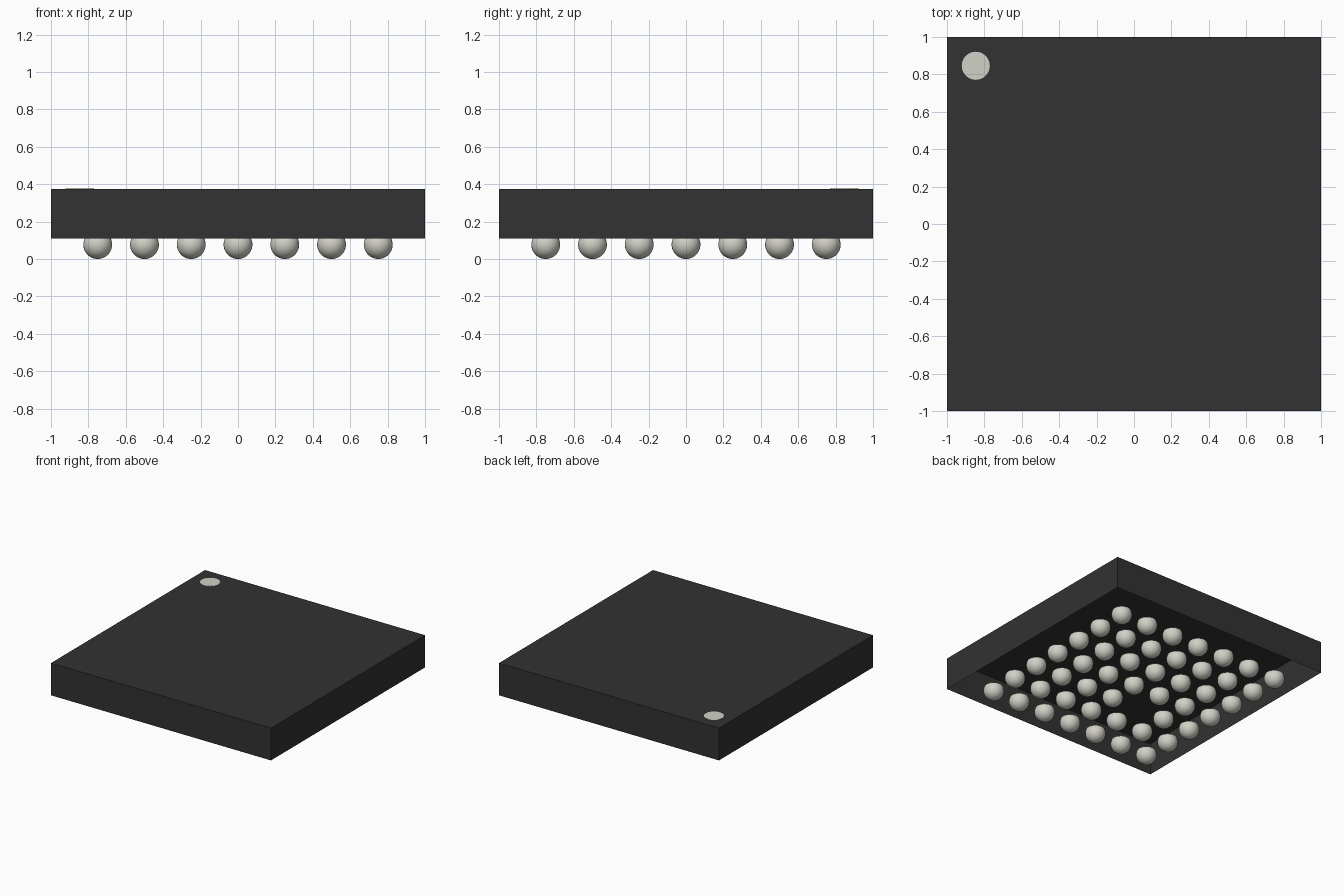
import bpy
import bmesh
from mathutils import Matrix, Vector

if "Cube" in bpy.data.objects:
    bpy.data.objects.remove(bpy.data.objects["Cube"])

TOP, BOTTOM = 0.375, 0.11
RADIUS = 0.077
PITCH = 0.25


def material(name, colour):
    mat = bpy.data.materials.new(name)
    mat.use_nodes = True
    mat.diffuse_color = colour
    bsdf = next(n for n in mat.node_tree.nodes if n.type == "BSDF_PRINCIPLED")
    bsdf.inputs["Base Color"].default_value = colour
    return mat


def mesh_from(bm, name, mat):
    mesh = bpy.data.meshes.new(name)
    bm.to_mesh(mesh)
    bm.free()
    mesh.materials.append(mat)
    return mesh


def place(name, mesh, location=(0, 0, 0)):
    obj = bpy.data.objects.new(name, mesh)
    obj.location = location
    bpy.context.collection.objects.link(obj)
    return obj


black = material("matte black", (0.032, 0.032, 0.032, 1))
grey = material("warm metal grey", (0.64, 0.635, 0.57, 1))

# Package body: a shell that is open underneath
bm = bmesh.new()
bmesh.ops.create_cube(bm, size=2)
bmesh.ops.scale(bm, vec=(1, 1, (TOP - BOTTOM) / 2), verts=bm.verts)
bmesh.ops.translate(bm, vec=(0, 0, (TOP + BOTTOM) / 2), verts=bm.verts)
floor = [f for f in bm.faces if f.normal.z < -0.5]
bmesh.ops.delete(bm, geom=floor, context="FACES")
place("package_body", mesh_from(bm, "package_body", black))

# Corner marker: a thin disc on the top face
bm = bmesh.new()
bmesh.ops.create_cone(bm, cap_ends=True, segments=48, radius1=0.075,
                      radius2=0.075, depth=0.002)
place("corner_marker", mesh_from(bm, "corner_marker", grey),
      (-0.846, 0.846, TOP + 0.001))

# Solder ball: a sphere cut off where it meets the underside
bm = bmesh.new()
bmesh.ops.create_uvsphere(bm, u_segments=32, v_segments=20, radius=RADIUS)
bmesh.ops.bisect_plane(bm, geom=bm.verts[:] + bm.edges[:] + bm.faces[:],
                       plane_co=Vector((0, 0, BOTTOM - RADIUS)),
                       plane_no=Vector((0, 0, 1)), clear_outer=True)
for face in bm.faces:
    face.smooth = True
ball = mesh_from(bm, "solder_ball", grey)

# Seven by seven grid with one position left empty
for i in range(-3, 4):
    for j in range(-3, 4):
        if (i, j) != (-1, -1):
            place("solder_ball", ball, (i * PITCH, j * PITCH, RADIUS))
